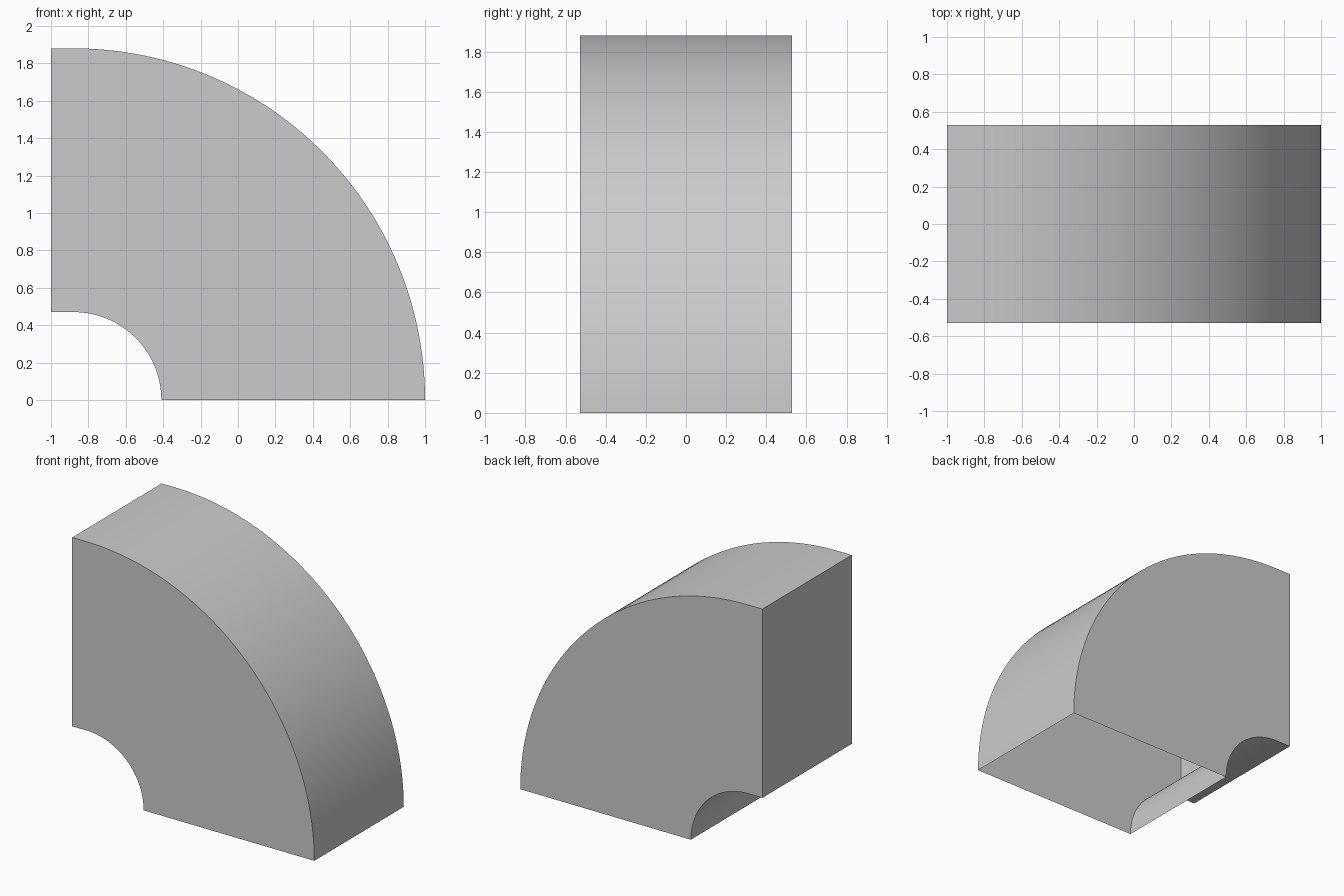
import bpy, bmesh
from math import sin, cos, pi, radians

if "Cube" in bpy.data.objects:
    bpy.data.objects.remove(bpy.data.objects["Cube"])

W = 0.528                 # half width in y
CX = -0.88                # bend centre in x (on z = 0)
R_IN, R_OUT = 0.47, 1.88  # bend radii
STEPS = 48


def section(bm, x_in, z_in, x_out, z_out):
    """Four corners of the rectangular duct section."""
    return [bm.verts.new(p) for p in ((x_in, -W, z_in), (x_out, -W, z_out),
                                      (x_out, W, z_out), (x_in, W, z_in))]


def skin(bm, a, b):
    """Four walls between two sections."""
    for j in range(4):
        k = (j + 1) % 4
        bm.faces.new((a[j], a[k], b[k], b[j]))


def finish(bm, name):
    me = bpy.data.meshes.new(name)
    bm.to_mesh(me)
    bm.free()
    ob = bpy.data.objects.new(name, me)
    bpy.context.collection.objects.link(ob)
    bpy.ops.object.select_all(action='DESELECT')
    ob.select_set(True)
    bpy.context.view_layer.objects.active = ob
    bpy.ops.object.shade_smooth_by_angle(angle=radians(30))
    return ob


# Hollow quarter bend, open at the bottom
bm = bmesh.new()
rings = []
for i in range(STEPS + 1):
    a = i / STEPS * pi / 2
    c, s = cos(a), sin(a)
    rings.append(section(bm, CX + R_IN * c, R_IN * s, CX + R_OUT * c, R_OUT * s))
for a, b in zip(rings, rings[1:]):
    skin(bm, a, b)
finish(bm, "duct_bend")

# Short straight closed end, its inner face visible inside the bend
bm = bmesh.new()
inner = section(bm, CX, R_IN, CX, R_OUT)
outer = section(bm, -1, R_IN, -1, R_OUT)
skin(bm, inner, outer)
bm.faces.new(inner[::-1])
bm.faces.new(outer)
finish(bm, "duct_end")
